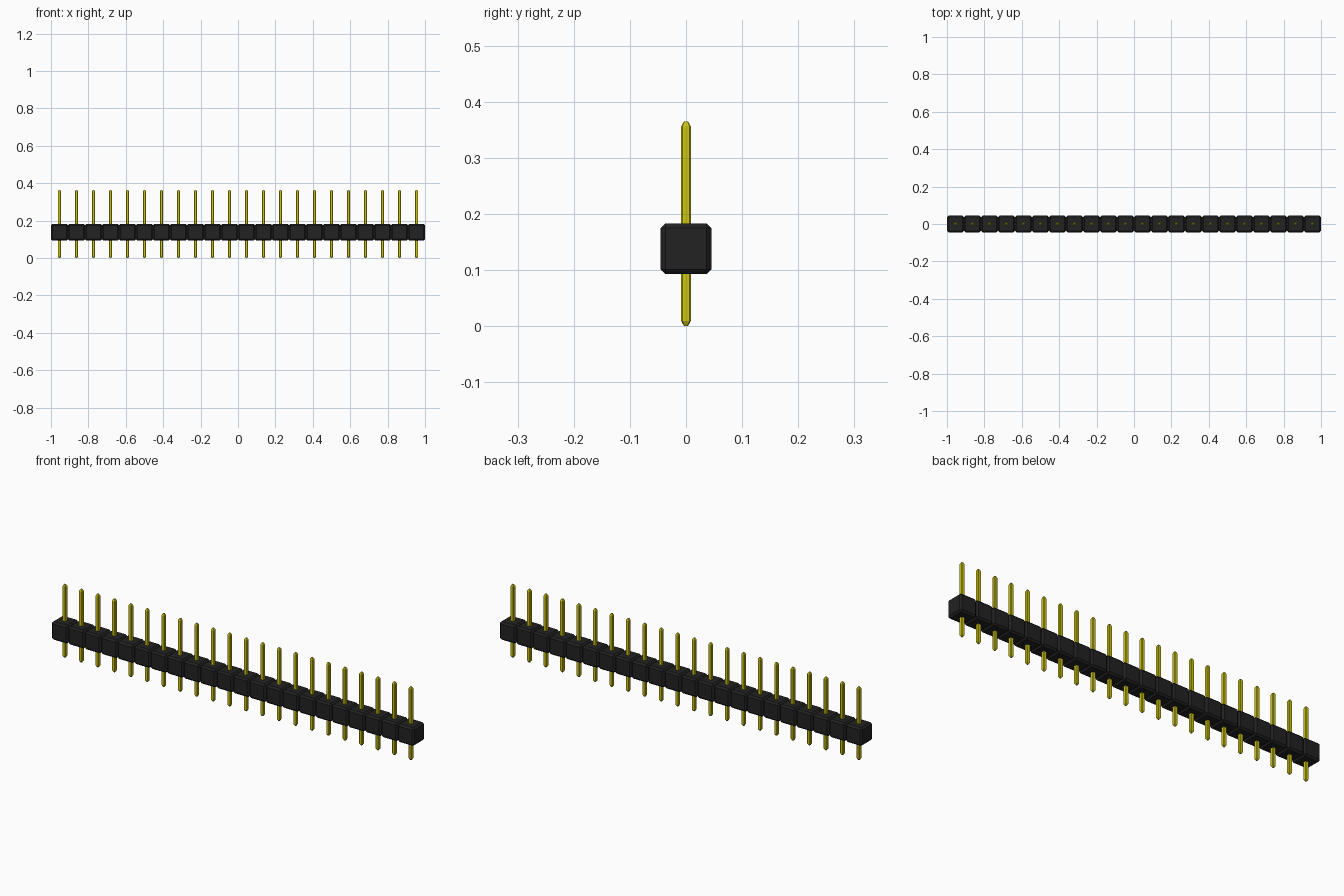
import bpy
import bmesh

COUNT = 22
PITCH = 2.0 / COUNT

if "Cube" in bpy.data.objects:
    bpy.data.objects.remove(bpy.data.objects["Cube"], do_unlink=True)


def make_material(name, color, roughness):
    mat = bpy.data.materials.new(name)
    mat.use_nodes = True
    mat.diffuse_color = (*color, 1)
    node = mat.node_tree.nodes["Principled BSDF"]
    node.inputs["Base Color"].default_value = (*color, 1)
    node.inputs["Roughness"].default_value = roughness
    return mat


def add_row(name, bm, mat):
    """Turn one bmesh into an object repeated along x."""
    bmesh.ops.recalc_face_normals(bm, faces=bm.faces)
    mesh = bpy.data.meshes.new(name)
    bm.to_mesh(mesh)
    bm.free()
    mesh.materials.append(mat)
    obj = bpy.data.objects.new(name, mesh)
    bpy.context.collection.objects.link(obj)
    obj.location.x = -1 + PITCH / 2
    array = obj.modifiers.new("Row", 'ARRAY')
    array.count = COUNT
    array.use_relative_offset = False
    array.use_constant_offset = True
    array.constant_offset_displace = (PITCH, 0, 0)
    return obj


def octagon(bm, half, cut, z):
    """Square ring with cut corners."""
    s = half - cut
    points = [(half, -s), (half, s), (s, half), (-s, half),
              (-half, s), (-half, -s), (-s, -half), (s, -half)]
    return [bm.verts.new((x, y, z)) for x, y in points]


black = make_material("Black plastic", (0.016, 0.016, 0.016), 0.6)
yellow = make_material("Yellow metal", (0.61, 0.56, 0.007), 0.4)

# Chamfered plastic blocks
bm = bmesh.new()
bmesh.ops.create_cube(bm, size=1)
bmesh.ops.scale(bm, vec=(PITCH, 0.0905, 0.0905), verts=bm.verts)
bmesh.ops.translate(bm, vec=(0, 0, 0.138), verts=bm.verts)
bmesh.ops.bevel(bm, geom=bm.edges[:], offset=0.0085, segments=1,
                profile=0.5, affect='EDGES')
add_row("housing_blocks", bm, black)

# Square pins with softened edges and tapered tips
bm = bmesh.new()
rings = [octagon(bm, half, cut, z) for half, cut, z in
         [(0.0035, 0.001, 0.0), (0.0085, 0.002, 0.009),
          (0.0085, 0.002, 0.356), (0.0035, 0.001, 0.365)]]
for low, high in zip(rings, rings[1:]):
    for i in range(8):
        j = (i + 1) % 8
        bm.faces.new((low[i], low[j], high[j], high[i]))
bm.faces.new(rings[0][::-1])
bm.faces.new(rings[-1])
add_row("pins", bm, yellow)
